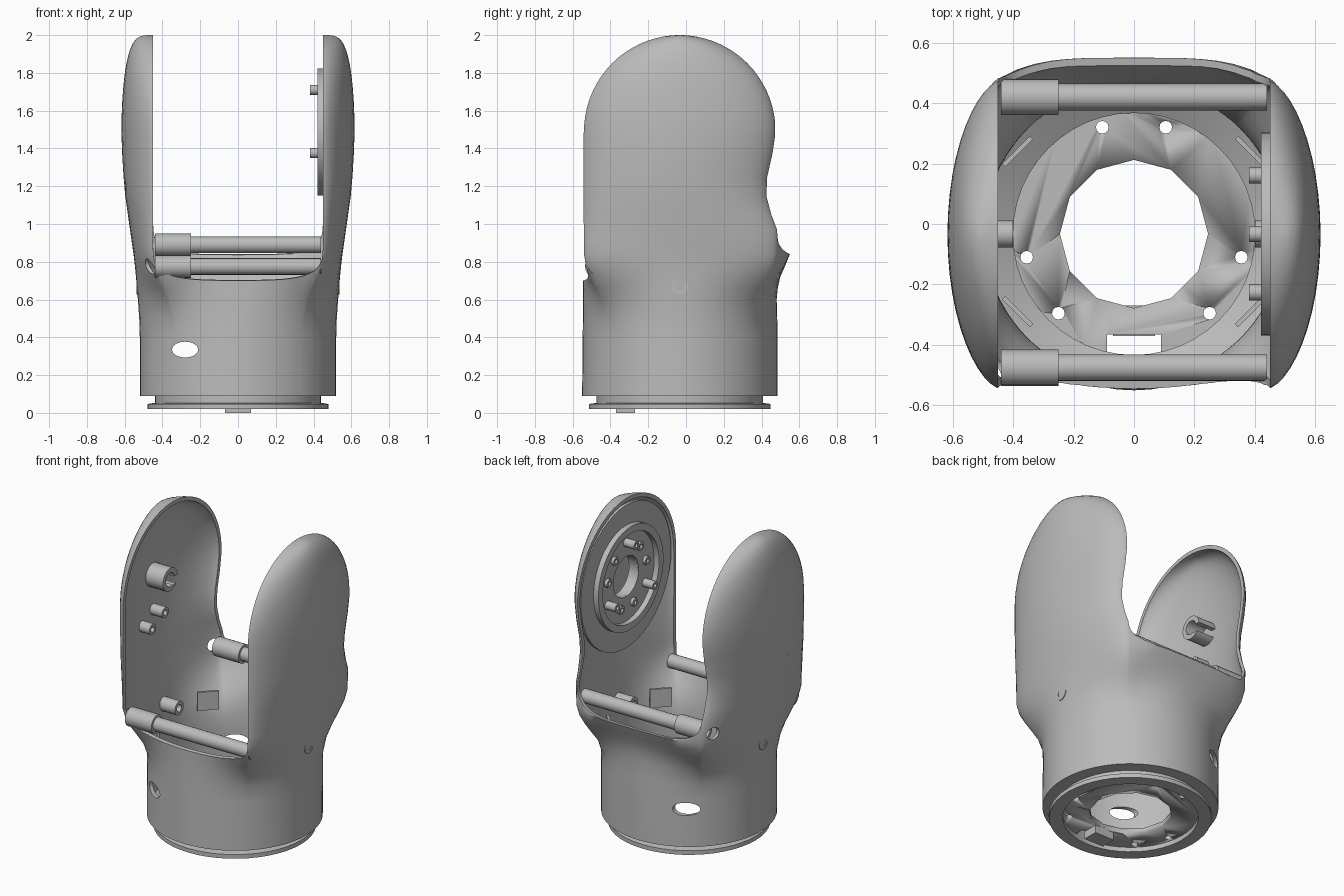
import bpy, bmesh, math
from mathutils import Matrix, Vector

cube = bpy.data.objects.get("Cube")
if cube:
    bpy.data.objects.remove(cube, do_unlink=True)

grey = bpy.data.materials.new("light_grey")
grey.use_nodes = True
COLOR = (0.5, 0.5, 0.5, 1)
grey.diffuse_color = COLOR
grey.node_tree.nodes["Principled BSDF"].inputs["Base Color"].default_value = COLOR
CY = -0.033                     # y of the main axis
CORNER = 0.44                   # x where the arms begin
ALONG_X = Matrix.Rotation(math.pi / 2, 4, 'Y')
ALONG_Y = Matrix.Rotation(-math.pi / 2, 4, 'X')
ALONG_Z = Matrix.Identity(4)


def finish(name, bm):
    bmesh.ops.recalc_face_normals(bm, faces=bm.faces)
    mesh = bpy.data.meshes.new(name)
    bm.to_mesh(mesh)
    bm.free()
    ob = bpy.data.objects.new(name, mesh)
    bpy.context.collection.objects.link(ob)
    mesh.materials.append(grey)
    return ob


def activate(ob):
    bpy.ops.object.select_all(action='DESELECT')
    ob.select_set(True)
    bpy.context.view_layer.objects.active = ob


def smooth(ob):
    activate(ob)
    bpy.ops.object.shade_smooth_by_angle(angle=math.radians(35))
    return ob


def cut(ob, *cutters):
    for c in cutters:
        activate(ob)
        mod = ob.modifiers.new("cut", 'BOOLEAN')
        mod.operation, mod.solver, mod.object = 'DIFFERENCE', 'EXACT', c
        bpy.ops.object.modifier_apply(modifier=mod.name)
        bpy.data.objects.remove(c, do_unlink=True)
    return ob


def cylinder(name, centre, r, length, axis=ALONG_X, seg=20, stretch=1):
    bm = bmesh.new()
    bmesh.ops.create_cone(bm, cap_ends=True, segments=seg, radius1=r, radius2=r, depth=length)
    bmesh.ops.scale(bm, vec=(stretch, 1, 1), verts=bm.verts)
    bm.transform(Matrix.Translation(centre) @ axis)
    return smooth(finish(name, bm))


def box(name, centre, size, turn=0):
    bm = bmesh.new()
    bmesh.ops.create_cube(bm, size=1)
    bm.transform(Matrix.Translation(centre) @ Matrix.Rotation(turn, 4, 'Z') @ Matrix.Diagonal((*size, 1)))
    return finish(name, bm)


def lathe(name, profile, centre, axis=ALONG_Z, seg=48):
    # closed profile of (radius, height), turned around the axis
    bm = bmesh.new()
    rings = [[bm.verts.new((r * math.cos(a), r * math.sin(a), h)) for r, h in profile]
             for a in (math.tau * i / seg for i in range(seg))]
    n = len(profile)
    for i in range(seg):
        p, q = rings[i], rings[(i + 1) % seg]
        for j in range(n):
            k = (j + 1) % n
            bm.faces.new((p[j], p[k], q[k], q[j]))
    bm.transform(Matrix.Translation(centre) @ axis)
    return smooth(finish(name, bm))


def tube(name, centre, r_out, r_in, length, axis=ALONG_X, seg=20):
    h = length / 2
    return lathe(name, [(r_in, -h), (r_out, -h), (r_out, h), (r_in, h)], centre, axis, seg)


# Height, half width, front y, back y of the shell
ROWS = [(0.09, .52, -.55, .485), (0.4, .52, -.547, .485), (0.5, .523, -.546, .483),
        (0.6, .53, -.545, .48), (0.66, .535, -.545, .487), (0.72, .54, -.545, .505),
        (0.78, .546, -.545, .53), (0.84, .553, -.545, .55), (0.9, .562, -.545, .525),
        (0.97, .572, -.545, .49), (1.05, .583, -.545, .455), (1.15, .597, -.545, .428),
        (1.25, .606, -.545, .433), (1.37, .613, -.545, .46), (1.47, .617, -.545, .475)]


def shell(name, off, z_start):
    rows = [(z, a - off, f + off, b - off) for z, a, f, b in ROWS]
    rows[0] = (z_start, *rows[0][1:])
    radius = 0.51 - off
    for deg in list(range(5, 81, 5)) + [83, 86, 88]:      # rounded arm tops
        s, c = math.sin(math.radians(deg)), math.cos(math.radians(deg))
        rows.append((1.49 + radius * s, .45 + (.167 - off) * c ** .5,
                     CY - radius * c, CY + radius * c))
    bm = bmesh.new()
    rings = []
    for z, a, f, b in rows:
        w = min(max((z - .5) / .35, 0), 1)
        w = w * w * (3 - 2 * w)
        corner_b = min(b, .485 - off)
        mid, half = (f + corner_b) / 2, (corner_b - f) / 2
        pts = [(-CORNER + 2 * CORNER * i / 16, f) for i in range(16)]
        arc = [math.radians(-90 + 180 * i / 24) for i in range(25)]
        pts += [(CORNER + (a - CORNER) * max(math.cos(t), 0) ** 1.2, mid + half * math.sin(t)) for t in arc]
        for i in range(1, 16):
            x = CORNER - 2 * CORNER * i / 16
            pts.append((x, corner_b + (b - corner_b) * (1 - abs(x / CORNER) ** 4)))
        pts += [(-CORNER - (a - CORNER) * max(math.cos(t), 0) ** 1.2, mid - half * math.sin(t)) for t in arc[:-1]]
        ring = []
        for x, y in pts:
            d = Vector((x, y - mid)).normalized()          # round section lower down
            ring.append(bm.verts.new((x * w + d.x * a * (1 - w),
                                      y * w + (mid + d.y * half) * (1 - w), z)))
        rings.append(ring)
    n = len(rings[0])
    for p, q in zip(rings, rings[1:]):
        for i in range(n):
            j = (i + 1) % n
            bm.faces.new((p[i], p[j], q[j], q[i]))
    bm.faces.new(rings[0])
    bm.faces.new(rings[-1])
    return finish(name, bm)


def slot_cutter():
    # U-shaped opening, higher at the back
    bm = bmesh.new()
    prof = [(.45, 2.3)]
    for i in range(25):
        t = math.pi * i / 24
        c, s = math.cos(t), max(math.sin(t), 0)
        prof.append((math.copysign(.45 * abs(c) ** .5, c), .98 - .21 * s ** .5))
    prof.append((-.45, 2.3))
    face = bm.faces.new([bm.verts.new((x, -1, z - .128)) for x, z in prof])
    ext = bmesh.ops.extrude_face_region(bm, geom=[face])["geom"]
    for v in ext:
        if isinstance(v, bmesh.types.BMVert):
            v.co += Vector((0, 2, .256))
    return finish("slot_cutter", bm)


# Main hollow shell with its opening and screw holes
body = shell("yoke_shell", 0, .09)
cut(body, shell("cavity", .025, .03), slot_cutter(),
    cylinder("pivot_hole", (0, CY, .67), .024, 3),
    cylinder("side_slots", (-.28, 0, .335), .042, 3, ALONG_Y, stretch=1.65),
    cylinder("front_screw_hole", (-.56, -.475, .775), .04, .3),
    cylinder("back_screw_hole", (-.56, .42, .89), .04, .3))
smooth(body)

# Base collar, mounting flange and floor
lathe("base_collar", [(.40, .05), (.44, .05), (.44, .09), (.505, .092), (.50, .16), (.40, .1)], (0, CY, 0))
lathe("mounting_flange", [(.40, .02), (.48, .02), (.48, .047), (.40, .06)], (0, CY, 0))
floor = lathe("floor_plate", [(.242, .05), (.42, .05), (.42, .085), (.242, .085)], (0, CY, 0), seg=12 * 4)
bpy.data.objects.remove(floor, do_unlink=True)
floor = cylinder("floor_plate", (0, CY, .068), .42, .036, ALONG_Z, 48)
holes = [cylinder("centre_hole", (0, CY, .07), .245, .3, ALONG_Z, 12)]
for x, y in ((.105, .32), (.355, -.11), (.25, -.295)):
    holes += [cylinder("bolt_hole", (s * x, y, .07), .021, .3, ALONG_Z, 12) for s in (-1, 1)]
cut(floor, *holes, box("notch", (0, -.40, .07), (.18, .07, .3)))
box("locating_tab", (0, -.32, .03), (.14, .10, .06))

# Two cross tubes with thicker sleeves
for name, y, z in (("front", -.475, .775), ("back", .42, .89)):
    tube(name + "_cross_tube", (.09, y, z), .044, .025, .70)
    tube(name + "_sleeve", (-.345, y, z), .06, .04, .19)

# Pivot bosses and diagonal ribs inside the shell
for s in (-1, 1):
    tube("pivot_boss", (s * .46, CY, .67), .045, .024, .12)
    tube("pivot_rim", (s * .531, CY, .67), .044, .024, .012)
    for y in (.24, -.29):
        turn = s * math.copysign(math.radians(45), -(y - CY))
        box("diagonal_rib", (s * .385, y, .62), (.13, .015, .12), -turn + math.pi / 2)

# Bearing seat in the left arm
AX = 1.487
tube("bearing_plate", (.465, CY, AX), .465, .13, .02, seg=48)
tube("bearing_ring", (.44, CY, AX), .335, .29, .04, seg=48)
tube("bearing_hub", (.495, CY, AX), .15, .13, .06, seg=32)
for i in range(9):
    a = math.radians(90 + 40 * i)
    long = i % 3 == 0
    r = .223 if long else .2
    tube("locating_peg" if long else "bearing_nub",
         (.42 if long else .45, CY + r * math.cos(a), AX + r * math.sin(a)),
         .027, .013, .08 if long else .03, seg=12)

# Cable bosses in the right arm
big = tube("cable_boss", (-.53, CY, 1.49), .075, .045, .13, seg=24)
cut(big, box("boss_gap", (-.5, CY + .06, 1.47), (.3, .08, .05)))
smooth(big)
for y, z in ((-.04, 1.27), (-.17, 1.21)):
    tube("small_boss", (-.545, y, z), .035, .018, .1, seg=16)
